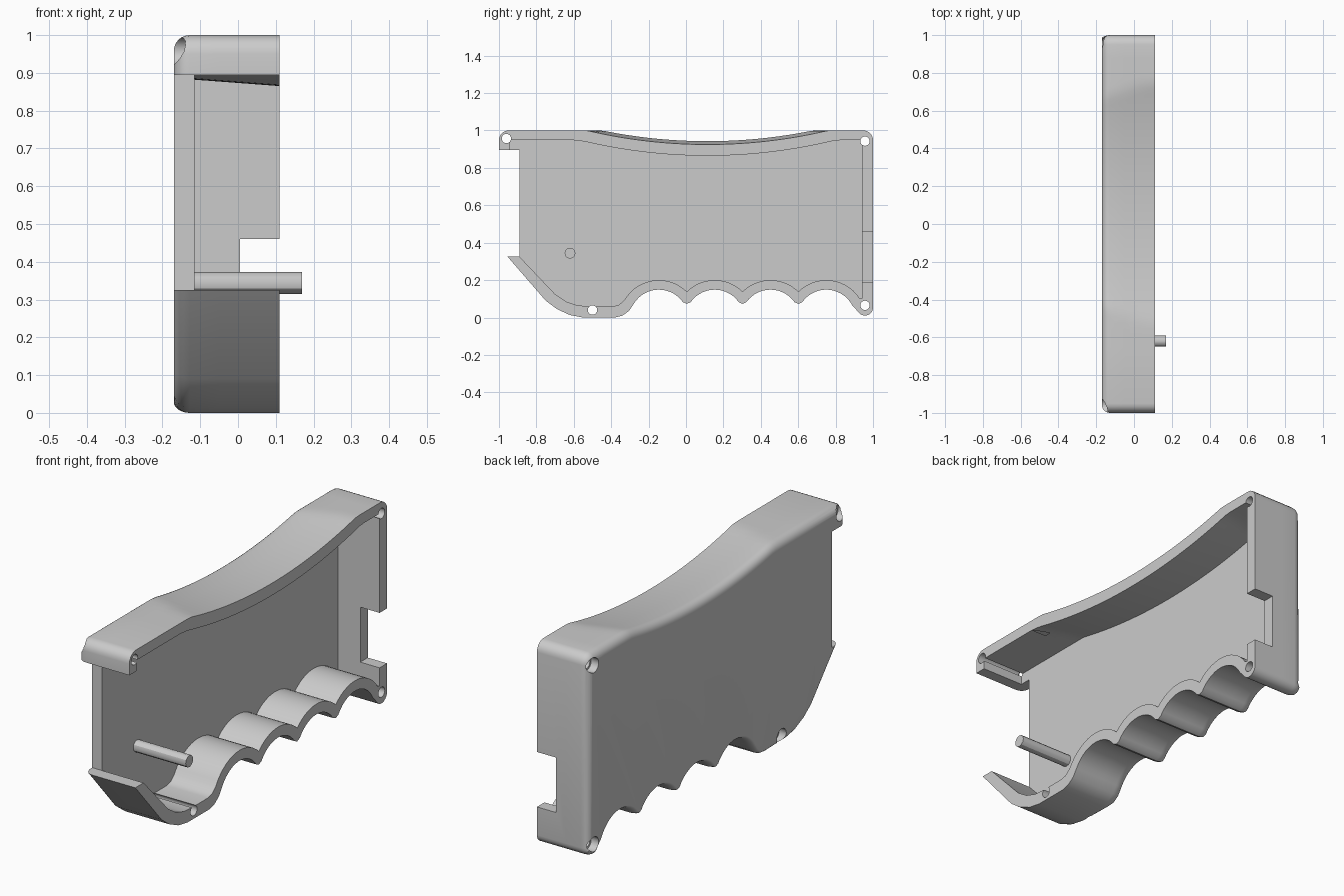
import bpy, bmesh, math
from mathutils import Vector, Matrix

cube = bpy.data.objects.get("Cube")
if cube:
    bpy.data.objects.remove(cube)

BACK, FLOOR, OPEN = -0.17, -0.115, 0.11   # x of outer face, cavity floor, open rim
FILLET = 0.042

grey = bpy.data.materials.new("plain grey")
grey.use_nodes = True
grey.diffuse_color = (0.6, 0.6, 0.6, 1)
grey.node_tree.nodes["Principled BSDF"].inputs["Base Color"].default_value = (0.6, 0.6, 0.6, 1)


def make_object(name, bm):
    bmesh.ops.recalc_face_normals(bm, faces=bm.faces)
    mesh = bpy.data.meshes.new(name)
    bm.to_mesh(mesh)
    bm.free()
    mesh.materials.append(grey)
    obj = bpy.data.objects.new(name, mesh)
    bpy.context.collection.objects.link(obj)
    return obj


def loft(name, slices):
    """Solid through a list of (x, outline) slices."""
    bm = bmesh.new()
    rings = [[bm.verts.new((x, p[0], p[1])) for p in pts] for x, pts in slices]
    n = len(rings[0])
    for a, b in zip(rings, rings[1:]):
        for i in range(n):
            j = (i + 1) % n
            bm.faces.new((a[i], a[j], b[j], b[i]))
    bm.faces.new(rings[0])
    bm.faces.new(rings[-1])
    return make_object(name, bm)


def rod(name, y, z, r, x0, x1, sides=24):
    bm = bmesh.new()
    bmesh.ops.create_cone(bm, cap_ends=True, segments=sides, radius1=r, radius2=r, depth=x1 - x0,
                          matrix=Matrix.Translation(((x0 + x1) / 2, y, z)) @ Matrix.Rotation(math.pi / 2, 4, 'Y'))
    return make_object(name, bm)


def arc(cy, cz, r, a0, a1, steps):
    angles = [math.radians(a0 + (a1 - a0) * i / steps) for i in range(steps + 1)]
    return [(cy + r * math.cos(a), cz + r * math.sin(a)) for a in angles]


def saddle(x, low, limit, radius, y0, y1):
    """Concave thumb rest on the top, sloping gently across x."""
    base = low + (OPEN - x) * 0.075
    ys = [y0 + (y1 - y0) * i / 48 for i in range(49)]
    return [(y, min(limit, base + radius - math.sqrt(radius ** 2 - (y - 0.115) ** 2))) for y in ys]


GROOVES = [0.75, 0.4515, 0.1535, -0.145]


def outer_outline(x):
    pts = [(-1, 0.895)] + arc(-0.95, 0.95, 0.05, 180, 90, 5)
    pts += saddle(x, 0.925, 1, 2.81, -0.65, 0.88)
    pts += arc(0.95, 0.95, 0.05, 90, 0, 5)
    pts += arc(0.957, 0.053, 0.043, 0, -150, 9)
    for i, c in enumerate(GROOVES):
        pts += arc(c, -0.008, 0.157, 27 if i == 0 else 35, 150 if i == 3 else 145, 14)
        if i < 3:
            pts.append((c - 0.149, 0.073))
    pts += [(-0.305, 0.035), (-0.34, 0.01), (-0.38, 0), (-0.55, 0), (-0.62, 0.013),
            (-0.69, 0.045), (-0.75, 0.09), (-0.954, 0.325), (-0.89, 0.325), (-0.89, 0.895)]
    return pts


def edge_weight(a, b):
    """Sharp at the front opening, tighter rounding along the finger grooves."""
    y, z = (a[0] + b[0]) / 2, (a[1] + b[1]) / 2
    if y < -0.88 and (abs(a[1] - b[1]) < 1e-4 and z < 0.95 or abs(y + 0.89) < 1e-3):
        return 0
    return 0.4 if y > -0.4 and z < 0.16 else 1


def inset(pts, d):
    """Move each edge inwards by its own weight and rebuild the corners."""
    edges = []
    n = len(pts)
    for i in range(n):
        a, b = pts[i], pts[(i + 1) % n]
        normal = Vector((b[1] - a[1], a[0] - b[0])).normalized()
        edges.append((normal, d * edge_weight(a, b)))
    out = []
    for i, p in enumerate(pts):
        (n1, d1), (n2, d2) = edges[i - 1], edges[i]
        det = n1.x * n2.y - n1.y * n2.x
        if abs(det) < 0.5:
            move = (n1 + n2).normalized() * (d1 + d2) / 2
        else:
            move = Vector((d1 * n2.y - d2 * n1.y, d2 * n1.x - d1 * n2.x)) / det
        out.append((p[0] + move.x, p[1] + move.y))
    return out


def cavity_outline(x):
    pts = [(-0.945, 0.4), (-0.945, 0.948)]
    pts += saddle(x, 0.865, 0.948, 2.87, -0.7, 0.9)
    pts += [(0.942, 0.948), (0.942, 0.1)]
    for i, c in enumerate(GROOVES):
        pts += arc(c, -0.012, 0.212, 33 if i == 0 else 45.3, 150 if i == 3 else 134.7, 14)[0 if i == 0 else 1:]
    pts += [(-0.36, 0.067), (-0.39, 0.06), (-0.52, 0.06), (-0.58, 0.065), (-0.64, 0.085),
            (-0.7, 0.125), (-0.892, 0.327)]
    return pts


# Shell body with a rounded outer edge
slices = []
for i in range(7):
    t = math.radians(15 * i)
    x = BACK + FILLET * (1 - math.cos(t))
    slices.append((x, inset(outer_outline(x), FILLET * (1 - math.sin(t)))))
slices += [(x, outer_outline(x)) for x in (-0.05, 0.03, OPEN)]
shell = loft("handle_shell", slices)

# Cavity and rear wall notch
cutters = [loft("cavity_cutter", [(x, cavity_outline(x)) for x in (FLOOR, -0.04, 0.03, 0.15)])]
notch = [(0.9, 0.19), (0.9, 0.46), (1.1, 0.46), (1.1, 0.19)]
cutters.append(loft("notch_cutter", [(0.005, notch), (0.2, notch)]))

# Screw holes with wider recesses on the outer face
for y, z in [(-0.96, 0.957), (0.957, 0.943), (0.957, 0.065), (-0.5, 0.04)]:
    cutters.append(rod("hole_cutter", y, z, 0.025, -0.3, 0.3))
    cutters.append(rod("recess_cutter", y, z, 0.036, -0.3, -0.13))

bpy.context.view_layer.objects.active = shell
for c in cutters:
    mod = shell.modifiers.new("cut", 'BOOLEAN')
    mod.operation, mod.solver, mod.object = 'DIFFERENCE', 'EXACT', c
    bpy.ops.object.modifier_apply(modifier=mod.name)
    bpy.data.objects.remove(c)

# Pivot pin standing on the cavity floor
pin = rod("pivot_pin", -0.62, 0.344, 0.029, FLOOR - 0.01, 0.17, 12)

for obj in (shell, pin):
    bpy.ops.object.select_all(action='DESELECT')
    obj.select_set(True)
    bpy.context.view_layer.objects.active = obj
    bpy.ops.object.shade_smooth_by_angle(angle=math.radians(30))
